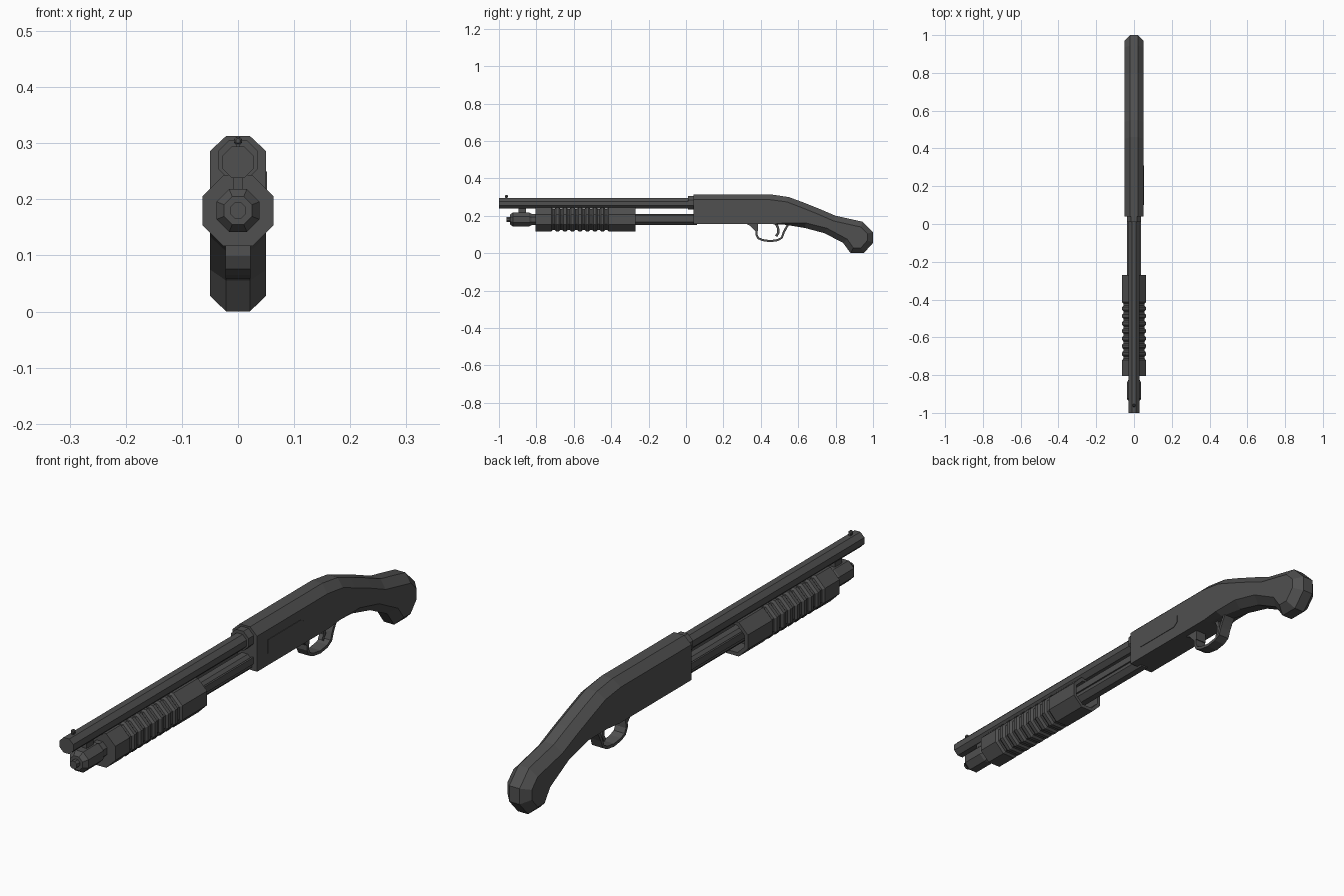
import bpy, bmesh, math

if "Cube" in bpy.data.objects:
    bpy.data.objects.remove(bpy.data.objects["Cube"])

dark = bpy.data.materials.new("dark_gunmetal")
dark.diffuse_color = (0.08, 0.08, 0.08, 1)
dark.use_nodes = True
dark.node_tree.nodes["Principled BSDF"].inputs["Base Color"].default_value = dark.diffuse_color


def finish(name, bm):
    bmesh.ops.remove_doubles(bm, verts=bm.verts, dist=1e-5)
    bmesh.ops.recalc_face_normals(bm, faces=bm.faces)
    mesh = bpy.data.meshes.new(name)
    bm.to_mesh(mesh)
    bm.free()
    mesh.materials.append(dark)
    ob = bpy.data.objects.new(name, mesh)
    bpy.context.collection.objects.link(ob)
    return ob


def lathe(name, z, profile, sides=8):
    """Octagonal turned part along y; profile is (y, half height across flats)."""
    bm = bmesh.new()
    rings = []
    for y, a in profile:
        r = a / math.cos(math.pi / sides)
        ang = [(k + 0.5) * 2 * math.pi / sides for k in range(sides)]
        rings.append([bm.verts.new((r * math.cos(t), y, z + r * math.sin(t))) for t in ang])
    for p, q in zip(rings, rings[1:]):
        for i in range(sides):
            j = (i + 1) % sides
            bm.faces.new((p[i], p[j], q[j], q[i]))
    bm.faces.new(rings[0])
    bm.faces.new(rings[-1])
    return finish(name, bm)


def box(name, x0, x1, y0, y1, z0, z1):
    bm = bmesh.new()
    bmesh.ops.create_cube(bm, size=1)
    for v in bm.verts:
        v.co = ((x0 + x1) / 2 + v.co.x * (x1 - x0), (y0 + y1) / 2 + v.co.y * (y1 - y0),
                (z0 + z1) / 2 + v.co.z * (z1 - z0))
    return finish(name, bm)


def plate(name, outline, x0, x1):
    """Side-view outline (y, z) extruded across x."""
    bm = bmesh.new()
    a = [bm.verts.new((x0, y, z)) for y, z in outline]
    b = [bm.verts.new((x1, y, z)) for y, z in outline]
    bm.faces.new(a)
    bm.faces.new(b)
    for i in range(len(a)):
        j = (i + 1) % len(a)
        bm.faces.new((a[i], a[j], b[j], b[i]))
    return finish(name, bm)


def strip(name, path, t, hw):
    """Flat band of thickness t following a side-view path."""
    left, right = [], []
    for i, (y, z) in enumerate(path):
        p, q = path[max(i - 1, 0)], path[min(i + 1, len(path) - 1)]
        dy, dz = q[0] - p[0], q[1] - p[1]
        n = math.hypot(dy, dz)
        oy, oz = -dz / n * t / 2, dy / n * t / 2
        left.append((y + oy, z + oz))
        right.append((y - oy, z - oz))
    return plate(name, left + right[::-1], -hw, hw)


# Receiver and grip: outer outline on the centre strip, inner outline on the sides
OUTLINE = [  # outer y, z, inner y, z
    (0.04, 0.155, 0.04, 0.155), (0.04, 0.313, 0.04, 0.286),
    (0.46, 0.313, 0.45, 0.286), (0.55, 0.30, 0.54, 0.274),
    (0.62, 0.274, 0.61, 0.247), (0.72, 0.234, 0.71, 0.207),
    (0.80, 0.200, 0.79, 0.172), (0.945, 0.168, 0.935, 0.14),
    (1.0, 0.113, 0.97, 0.105), (1.0, 0.055, 0.97, 0.068),
    (0.95, 0.0, 0.935, 0.028), (0.88, 0.0, 0.895, 0.028),
    (0.84, 0.055, 0.862, 0.075), (0.74, 0.107, 0.752, 0.134),
    (0.635, 0.135, 0.64, 0.162), (0.53, 0.152, 0.53, 0.162), (0.46, 0.155, 0.46, 0.155)]
bm = bmesh.new()
cols = [[bm.verts.new((x, o[k], o[k + 1])) for o in OUTLINE]
        for x, k in ((-0.05, 2), (-0.021, 0), (0.021, 0), (0.05, 2))]
for p, q in zip(cols, cols[1:]):
    for i in range(len(OUTLINE)):
        j = (i + 1) % len(OUTLINE)
        bm.faces.new((p[i], p[j], q[j], q[i]))
bm.faces.new(cols[0])
bm.faces.new(cols[-1])
# front face centre strip is already covered by the outline walls
finish("receiver_and_grip", bm)

# Ejection port cover on the right side
plate("ejection_port", [(0.1, 0.2), (0.29, 0.2), (0.31, 0.215), (0.31, 0.24),
                        (0.29, 0.25), (0.1, 0.25)], 0.049, 0.052)

# Barrel with collar and front sight
lathe("barrel", 0.266, [(-1.0, 0.028), (0.06, 0.028)])
lathe("barrel_collar", 0.27, [(0.01, 0.036), (0.05, 0.036)])
box("sight_post", -0.004, 0.004, -0.966, -0.954, 0.29, 0.302)
lathe("sight_bead", 0.304, [(-0.968, 0.004), (-0.964, 0.007), (-0.956, 0.007), (-0.952, 0.004)])

# Magazine tube with end cap and clamp to the barrel
lathe("magazine_tube", 0.18, [(-0.96, 0.014), (-0.942, 0.014), (-0.942, 0.025),
                              (-0.925, 0.038), (-0.84, 0.038), (-0.825, 0.03), (0.06, 0.03)])
box("barrel_clamp", -0.009, 0.009, -0.895, -0.855, 0.2, 0.245)

# Pump handle with grooves and a hollow rear end
pump = [(-0.805, 0.03), (-0.805, 0.063)]
for k in range(8):
    y = -0.72 + k * 0.04
    pump += [(y, 0.063), (y + 0.008, 0.056), (y + 0.018, 0.056), (y + 0.026, 0.063)]
pump += [(-0.27, 0.063), (-0.27, 0.05), (-0.34, 0.05), (-0.34, 0.03)]
lathe("pump_handle", 0.18, pump)

# Action bars linking the pump to the receiver
for side, s in (("left", -1), ("right", 1)):
    xs = sorted((s * 0.029, s * 0.036))
    box(side + "_action_bar", xs[0], xs[1], -0.36, 0.05, 0.18, 0.205)

# Trigger guard and trigger
plate("guard_mount", [(0.32, 0.157), (0.345, 0.145), (0.37, 0.118), (0.385, 0.118),
                      (0.385, 0.157)], -0.022, 0.022)
strip("trigger_guard", [(0.377, 0.14), (0.376, 0.10), (0.386, 0.08), (0.41, 0.07),
                        (0.45, 0.064), (0.49, 0.07), (0.512, 0.082), (0.522, 0.11),
                        (0.535, 0.135), (0.55, 0.16)], 0.011, 0.022)
strip("trigger", [(0.48, 0.16), (0.492, 0.135), (0.494, 0.11), (0.482, 0.09)], 0.013, 0.008)
